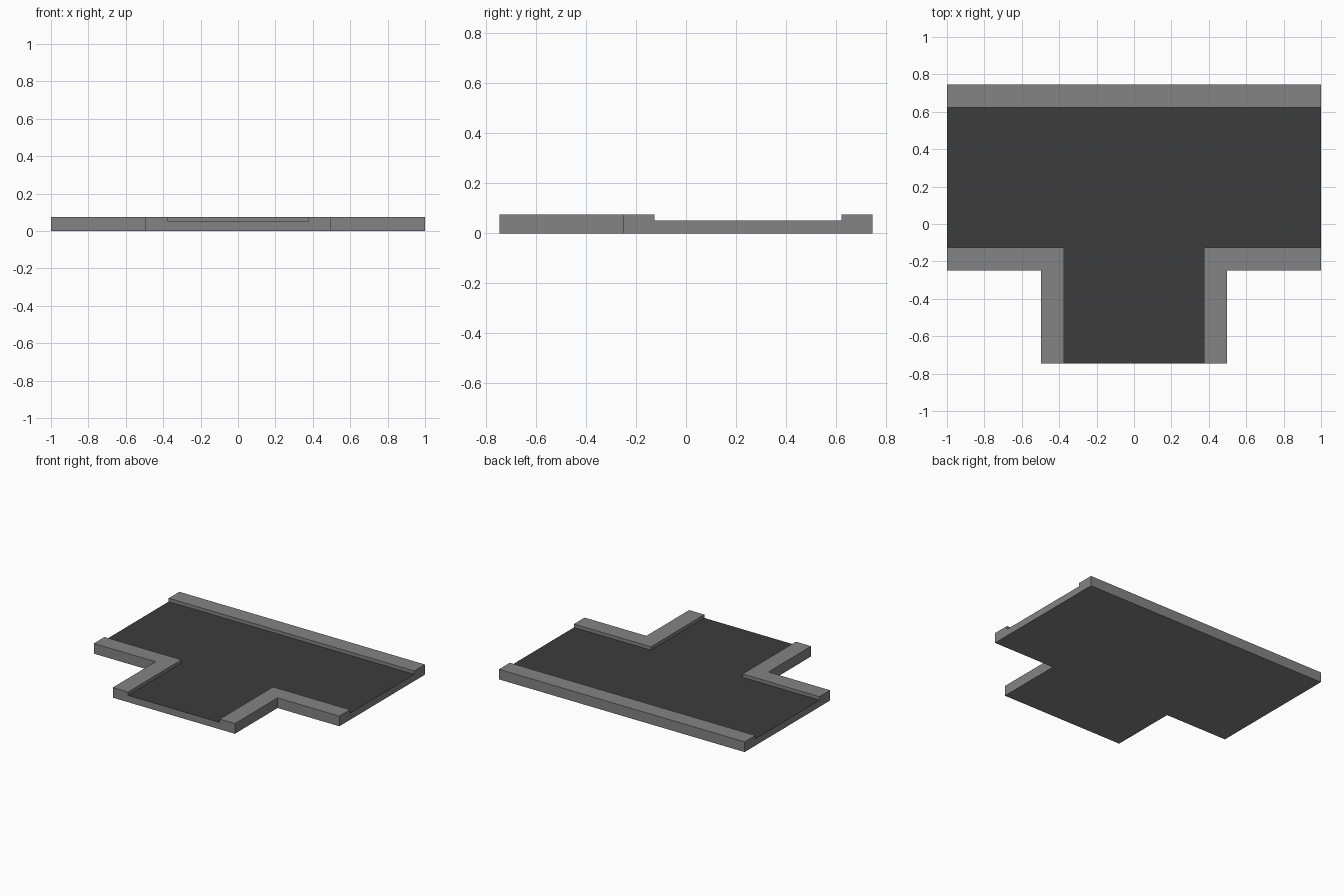
import bpy, bmesh

if "Cube" in bpy.data.objects:
    bpy.data.objects.remove(bpy.data.objects["Cube"])

HALF_L, HALF_W = 1.0, 0.746      # overall half sizes
STEM, KERB = 0.497, 0.124        # stem half width, kerb width
TOP, ROAD = 0.075, 0.05          # kerb and road heights


def tee_prism(name, back, inner, stem, front, half, z0, z1):
    """Extrude a mirrored T outline between two heights."""
    right = [(stem, front), (stem, inner), (half, inner), (half, back)]
    outline = right + [(-x, y) for x, y in reversed(right)]
    bm = bmesh.new()
    face = bm.faces.new([bm.verts.new((x, y, z0)) for x, y in outline])
    ext = bmesh.ops.extrude_face_region(bm, geom=[face])["geom"]
    bmesh.ops.translate(bm, vec=(0, 0, z1 - z0),
                        verts=[v for v in ext if isinstance(v, bmesh.types.BMVert)])
    bmesh.ops.recalc_face_normals(bm, faces=bm.faces)
    mesh = bpy.data.meshes.new(name)
    bm.to_mesh(mesh)
    bm.free()
    obj = bpy.data.objects.new(name, mesh)
    bpy.context.collection.objects.link(obj)
    return obj


# full-height T block with the kerbs
inner = -HALF_W + STEM
road = tee_prism("road_junction", HALF_W, inner, STEM, -HALF_W, HALF_L, 0, TOP)

# sunken carriageway, cut out through the three open ends
cutter = tee_prism("carriageway_cutter", HALF_W - KERB, inner + KERB, STEM - KERB,
                   -HALF_W - 0.1, HALF_L + 0.1, ROAD, TOP + 0.1)
cutter.hide_render = True
mod = road.modifiers.new("carriageway", "BOOLEAN")
mod.operation, mod.solver, mod.object = "DIFFERENCE", "EXACT", cutter
bpy.context.view_layer.objects.active = road
bpy.ops.object.modifier_apply(modifier=mod.name)
bpy.data.objects.remove(cutter)

# grey kerbs, dark asphalt on the sunken surface
kerb_mat = bpy.data.materials.new("kerb_grey")
kerb_mat.diffuse_color = (0.23, 0.23, 0.23, 1)
kerb_mat.use_nodes = True
kerb_mat.node_tree.nodes["Principled BSDF"].inputs["Base Color"].default_value = kerb_mat.diffuse_color
asphalt = bpy.data.materials.new("asphalt")
asphalt.diffuse_color = (0.045, 0.045, 0.045, 1)
asphalt.use_nodes = True
asphalt.node_tree.nodes["Principled BSDF"].inputs["Base Color"].default_value = asphalt.diffuse_color
road.data.materials.clear()
road.data.materials.append(kerb_mat)
road.data.materials.append(asphalt)
for p in road.data.polygons:
    sunken = p.normal.z > 0.9 and p.center.z < ROAD + 0.01
    p.material_index = 1 if sunken else 0
